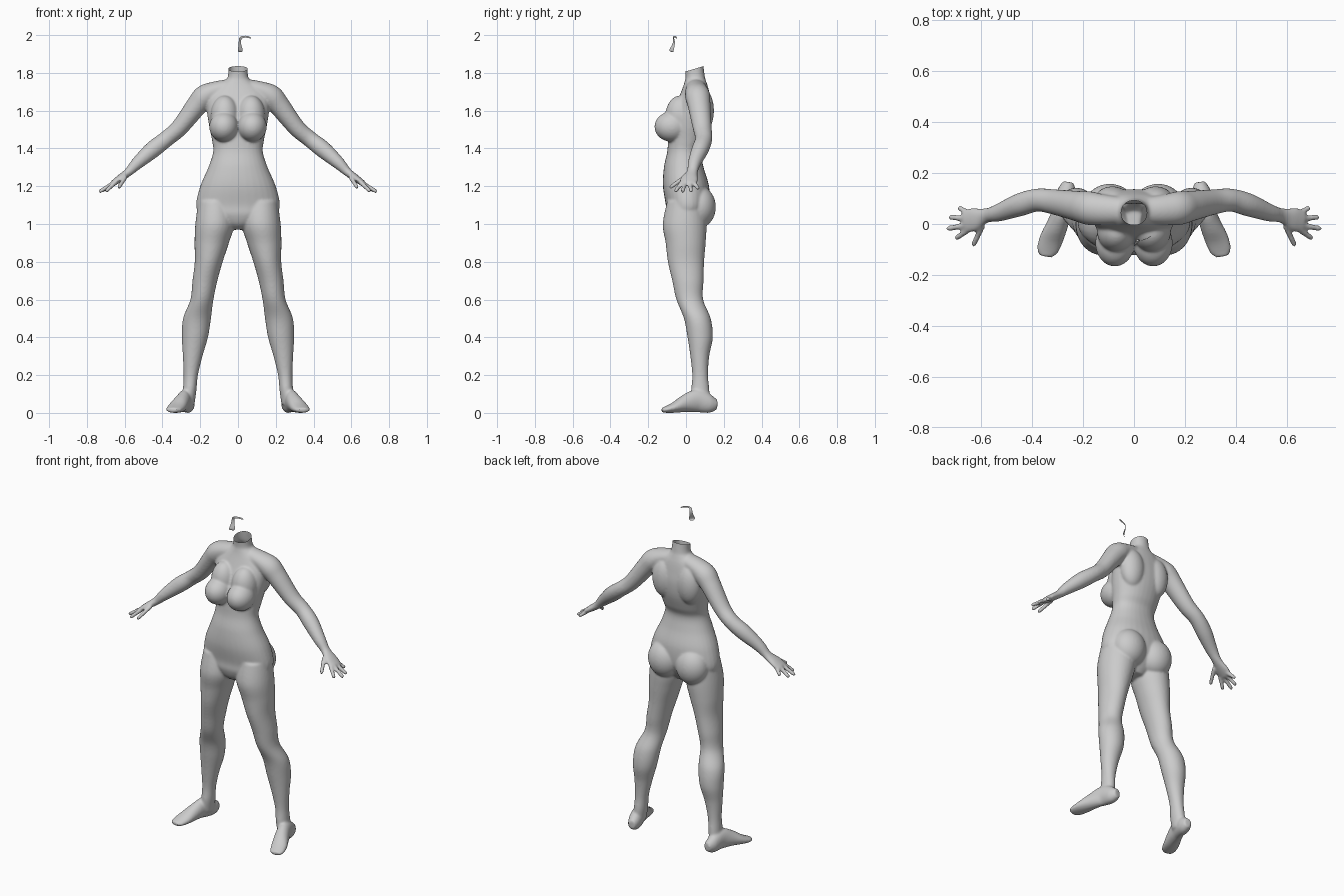
import bpy, bmesh, math
from mathutils import Vector, Matrix

if "Cube" in bpy.data.objects:
    bpy.data.objects.remove(bpy.data.objects["Cube"])

X, Y, Z = Vector((1, 0, 0)), Vector((0, 1, 0)), Vector((0, 0, 1))


def spline(rows, steps=6):
    """Catmull-Rom interpolation of section rows (x, y, z, a, b)."""
    rows = [Vector(r) for r in rows]
    out = []
    for i in range(len(rows) - 1):
        p0, p1, p2, p3 = rows[max(i - 1, 0)], rows[i], rows[i + 1], rows[min(i + 2, len(rows) - 1)]
        for s in range(steps):
            t = s / steps
            out.append(0.5 * (2 * p1 + (p2 - p0) * t + (2 * p0 - 5 * p1 + 4 * p2 - p3) * t * t
                              + (3 * p1 - p0 - 3 * p2 + p3) * t ** 3))
    return out + [rows[-1]]


def loft(bm, rows, side, tangent=None, mirror=True, power=2.0, n=32):
    """Closed tube through elliptical sections; a lies along side, b across it."""
    rows = spline(rows)
    pts = [Vector(r[:3]) for r in rows]
    for sign in ((1, -1) if mirror else (1,)):
        rings = []
        for i, r in enumerate(rows):
            t = tangent or (pts[min(i + 1, len(pts) - 1)] - pts[max(i - 1, 0)]).normalized()
            u = (side - t * side.dot(t)).normalized()
            v = t.cross(u)
            ring = []
            for k in range(n):
                c, s = math.cos(2 * math.pi * k / n), math.sin(2 * math.pi * k / n)
                e = 2 / power
                p = pts[i] + u * r[3] * math.copysign(abs(c) ** e, c) + v * r[4] * math.copysign(abs(s) ** e, s)
                ring.append(bm.verts.new((p.x * sign, p.y, p.z)))
            rings.append(ring)
        for a, b in zip(rings, rings[1:]):
            for k in range(n):
                bm.faces.new((a[k], a[(k + 1) % n], b[(k + 1) % n], b[k]))
        bm.faces.new(rings[0])
        bm.faces.new(rings[-1])


def bulge(bm, centre, radii):
    """Mirrored pair of ellipsoids."""
    for sign in (1, -1):
        m = Matrix.Translation((centre[0] * sign, centre[1], centre[2])) @ Matrix.Diagonal((*radii, 1))
        bmesh.ops.create_uvsphere(bm, u_segments=32, v_segments=20, radius=1, matrix=m)


def make_object(name, bm):
    bmesh.ops.recalc_face_normals(bm, faces=bm.faces[:])
    mesh = bpy.data.meshes.new(name)
    bm.to_mesh(mesh)
    bm.free()
    ob = bpy.data.objects.new(name, mesh)
    bpy.context.collection.objects.link(ob)
    return ob


bm = bmesh.new()

# torso and neck
torso = [(.97, 0, .05, .05), (1.0, -.005, .10, .08), (1.05, 0, .195, .105), (1.1, .008, .222, .115),
         (1.2, 0, .2, .122), (1.3, -.012, .157, .105), (1.38, -.01, .132, .09), (1.44, .005, .137, .10),
         (1.52, .02, .153, .11), (1.6, .035, .165, .102), (1.67, .045, .165, .083), (1.72, .05, .125, .068),
         (1.755, .05, .075, .057), (1.785, .048, .053, .051), (1.88, .038, .051, .05)]
loft(bm, [(0, y, z, a, b) for z, y, a, b in torso], X, Z, mirror=False, power=2.15)

# breasts, shoulder blades, buttocks
bulge(bm, (.075, -.075, 1.515), (.077, .092, .08))
bulge(bm, (.07, -.03, 1.57), (.075, .08, .11))
bulge(bm, (.085, .085, 1.6), (.075, .063, .12))
bulge(bm, (.095, .07, 1.09), (.1, .088, .11))

# legs
loft(bm, [(.12, 0, 1.12, .09, .1), (.123, -.007, 1.0, .103, .116), (.139, -.002, .9, .091, .106),
          (.155, 0, .8, .074, .096), (.175, .01, .7, .066, .083), (.191, .02, .6, .061, .071),
          (.217, .06, .5, .074, .071), (.228, .075, .4, .069, .067), (.24, .073, .3, .052, .05),
          (.25, .075, .2, .038, .042), (.256, .076, .12, .036, .048), (.264, .08, .05, .034, .045)], X, Z)

# feet
loft(bm, [(.258, .165, .05, .022, .025), (.265, .125, .052, .037, .047), (.28, .06, .067, .037, .058),
          (.3, 0, .055, .042, .046), (.325, -.06, .034, .047, .028), (.341, -.105, .023, .042, .017),
          (.346, -.128, .02, .026, .012)], X)

# shoulders, arms and palms
loft(bm, [(.03, .052, 1.73, .05, .04), (.12, .056, 1.705, .06, .05), (.175, .062, 1.675, .066, .062),
          (.22, .07, 1.625, .06, .056), (.31, .086, 1.51, .05, .046), (.38, .094, 1.45, .045, .043),
          (.45, .075, 1.395, .045, .045), (.53, .045, 1.325, .035, .034), (.58, .033, 1.275, .029, .023),
          (.63, .018, 1.238, .046, .019), (.665, .01, 1.213, .044, .015)], Y)

# fingers and thumb: base and tip
for base, tip in [((.65, .042, 1.218), (.69, .065, 1.187)), ((.65, .02, 1.222), (.726, .027, 1.172)),
                  ((.65, -.003, 1.222), (.735, -.019, 1.17)), ((.65, -.022, 1.22), (.7, -.057, 1.172)),
                  ((.595, -.005, 1.25), (.632, -.085, 1.192))]:
    a, b = Vector(base), Vector(tip)
    loft(bm, [(*a.lerp(b, t), r, r) for t, r in ((0, .013), (.5, .012), (.92, .011), (1.02, .006))],
         X if abs(b.y - a.y) > .07 else Y, n=12)

# fuse everything into one smooth skin
body = make_object("body", bm)
remesh = body.modifiers.new("fuse", 'REMESH')
remesh.mode = 'VOXEL'
remesh.voxel_size = .006
smooth = body.modifiers.new("soften", 'SMOOTH')
smooth.factor = .5
smooth.iterations = 10
skin = bpy.data.meshes.new_from_object(body.evaluated_get(bpy.context.evaluated_depsgraph_get()))
body.modifiers.clear()
body.data = skin

# open, slanted neck
bm = bmesh.new()
bm.from_mesh(skin)
bmesh.ops.bisect_plane(bm, geom=bm.verts[:] + bm.edges[:] + bm.faces[:], plane_co=(0, .04, 1.82),
                       plane_no=(0, -.3, 1), clear_outer=True)
lowest = min(v.co.z for v in bm.verts)
for v in bm.verts:
    v.co.z -= lowest * max(0, 1 - v.co.z / .15)
bm.to_mesh(skin)
bm.free()
skin.shade_smooth()

# floating scrap of face: brow strip running down into half a nose
bm = bmesh.new()
edges = [((.07, -.045, 1.988), (.07, -.047, 1.98)), ((.05, -.057, 1.997), (.05, -.059, 1.987)),
         ((.025, -.066, 1.997), (.026, -.067, 1.986)), ((.006, -.07, 1.99), (.017, -.062, 1.98)),
         ((.004, -.066, 1.97), (.016, -.058, 1.965)), ((.003, -.073, 1.95), (.017, -.06, 1.945)),
         ((0, -.085, 1.928), (.025, -.064, 1.927)), ((0, -.09, 1.917), (.025, -.066, 1.913)),
         ((0, -.077, 1.91), (.018, -.068, 1.909))]
pairs = [[bm.verts.new(p) for p in e] for e in edges]
for (a, b), (c, d) in zip(pairs, pairs[1:]):
    bm.faces.new((a, b, d, c))
scrap = make_object("face_scrap", bm)
sub = scrap.modifiers.new("round", 'SUBSURF')
sub.levels = sub.render_levels = 2
scrap.data.shade_smooth()
